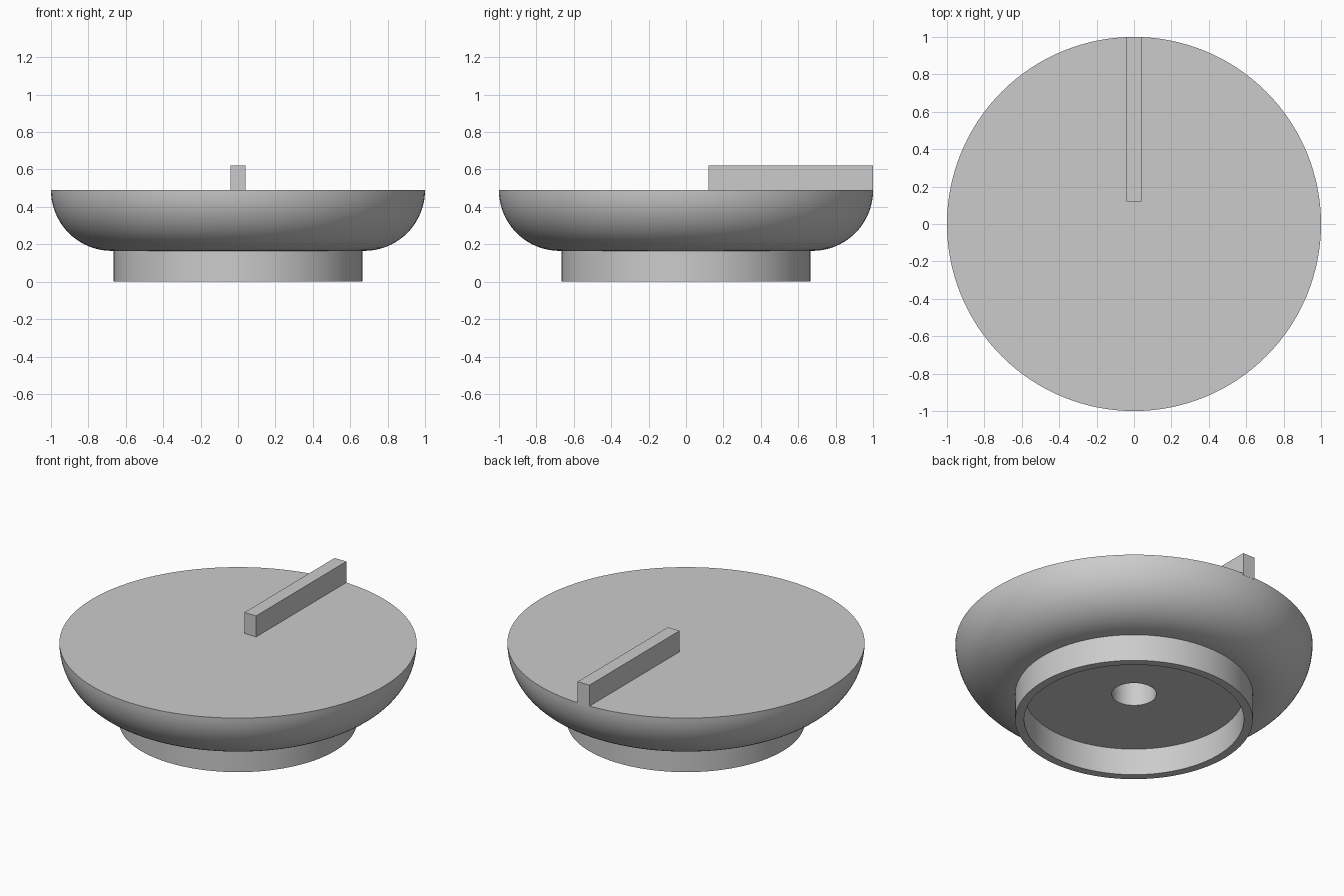
import bpy
import bmesh
from math import cos, sin, pi, radians
from mathutils import Vector, Matrix

cube = bpy.data.objects.get("Cube")
if cube:
    bpy.data.objects.remove(cube, do_unlink=True)

grey = bpy.data.materials.new("plain grey")
grey.use_nodes = True
colour = (0.6, 0.6, 0.6, 1)
grey.diffuse_color = colour
grey.node_tree.nodes["Principled BSDF"].inputs["Base Color"].default_value = colour


def add_object(name, bm):
    bmesh.ops.recalc_face_normals(bm, faces=bm.faces)
    mesh = bpy.data.meshes.new(name)
    bm.to_mesh(mesh)
    bm.free()
    mesh.materials.append(grey)
    obj = bpy.data.objects.new(name, mesh)
    bpy.context.collection.objects.link(obj)
    return obj


def lathe(name, profile, steps=128):
    bm = bmesh.new()
    verts = [bm.verts.new((r, 0, z)) for r, z in profile]
    edges = [bm.edges.new(pair) for pair in zip(verts, verts[1:])]
    bmesh.ops.spin(bm, geom=verts + edges, cent=(0, 0, 0), axis=(0, 0, 1),
                   angle=2 * pi, steps=steps)
    bmesh.ops.remove_doubles(bm, verts=bm.verts, dist=0.0001)
    obj = add_object(name, bm)
    bpy.ops.object.select_all(action="DESELECT")
    bpy.context.view_layer.objects.active = obj
    obj.select_set(True)
    bpy.ops.object.shade_smooth_by_angle(angle=radians(30))
    return obj


# Dial: flat top, quarter-round side, hollow collar and blind shaft hole
top, under, bend = 0.49, 0.165, 0.325
collar, cavity, hole, hole_top = 0.665, 0.615, 0.125, 0.37
side = [(1 - bend + bend * cos(a), top - bend * sin(a))
        for a in (pi / 2 * i / 20 for i in range(21))]
lathe("dial_body", [(0, top)] + side + [
    (collar, under), (collar, 0), (cavity, 0), (cavity, under),
    (hole, under), (hole, hole_top), (0, hole_top)])

# Pointer rib running from near the centre to the back rim
bm = bmesh.new()
bmesh.ops.create_cube(bm, size=1, matrix=Matrix.LocRotScale(
    Vector((0, 0.56, 0.55)), None, Vector((0.08, 0.88, 0.14))))
add_object("pointer_rib", bm)
